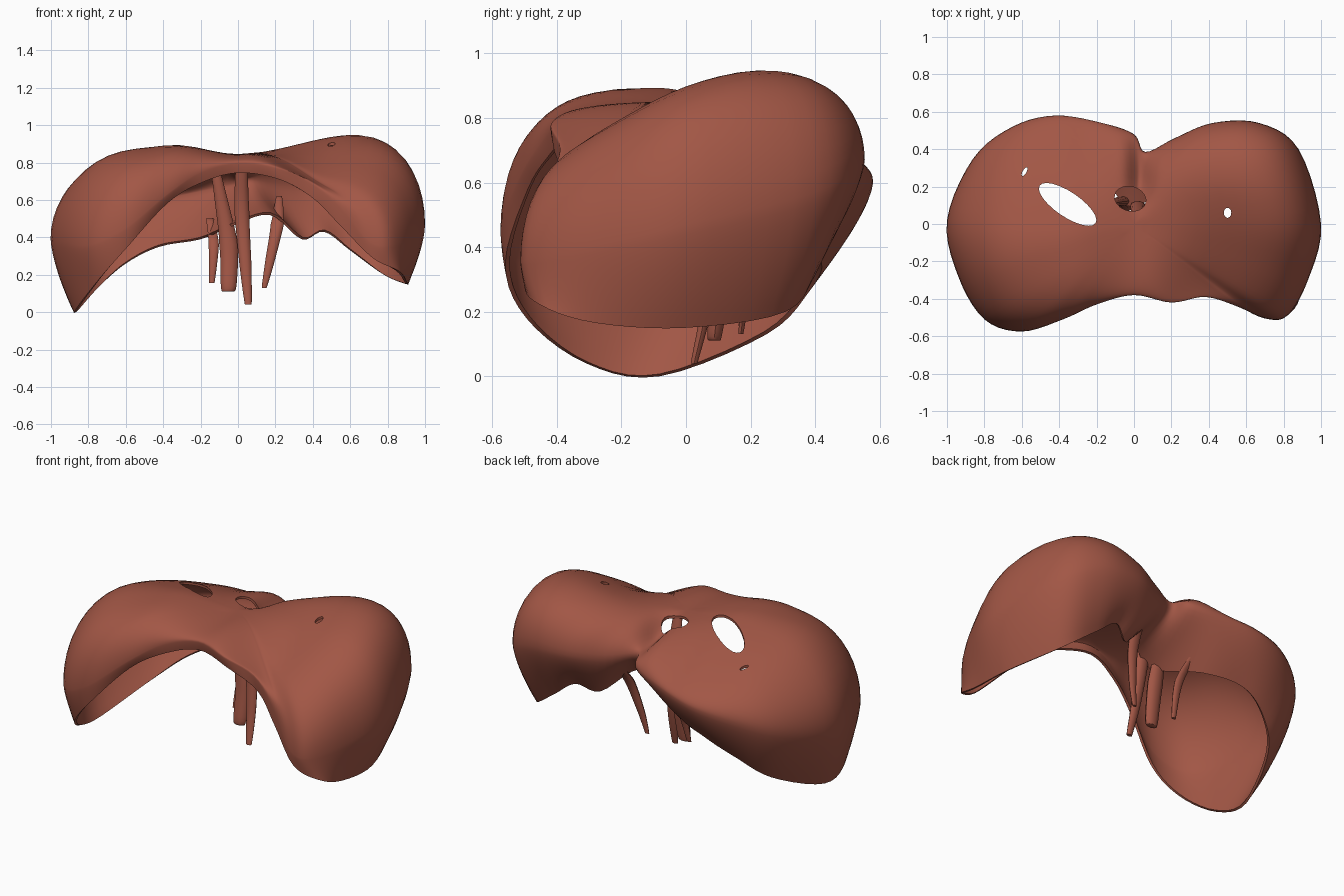
import bpy, bmesh, math
from mathutils import Vector

if "Cube" in bpy.data.objects:
    bpy.data.objects.remove(bpy.data.objects["Cube"])

muscle = bpy.data.materials.new("muscle_red")
muscle.diffuse_color = (0.36, 0.094, 0.06, 1)
muscle.use_nodes = True
muscle.node_tree.nodes["Principled BSDF"].inputs["Base Color"].default_value = muscle.diffuse_color

# Widest outline of the sheet, counter-clockwise from front centre
OUTLINE = [(0, -.38, .80), (.2, -.42, .775), (.38, -.39, .70), (.55, -.44, .56), (.70, -.505, .38),
           (.82, -.49, .36), (.93, -.3, .4), (1, 0, .47), (.88, .40, .57), (.67, .54, .66),
           (.42, .54, .67), (.22, .46, .67), (.06, .385, .70), (0, .48, .68), (-.17, .54, .65),
           (-.42, .58, .6), (-.65, .52, .55), (-.86, .35, .47), (-1, .02, .4),
           (-.94, -.28, .38), (-.8, -.51, .36), (-.6, -.575, .45), (-.38, -.51, .63), (-.2, -.43, .75)]
# Matching lower free edge
RIM = [(0, -.37, .745), (.22, -.41, .71), (.4, -.385, .61), (.55, -.435, .46), (.72, -.5, .29),
       (.86, -.45, .22), (.9, -.28, .165), (.9, 0, .15), (.78, .31, .2), (.6, .4, .33),
       (.46, .4, .43), (.34, .33, .39), (.17, .2, .52), (-.03, .1, .46), (-.2, .34, .39),
       (-.42, .42, .35), (-.6, .38, .26), (-.75, .25, .13), (-.87, -.08, 0),
       (-.85, -.31, .04), (-.74, -.495, .18), (-.59, -.56, .35), (-.38, -.49, .58), (-.2, -.42, .69)]
STEPS, TOP, WALL = 5, 18, 10


def spline(pts, closed=True, steps=STEPS):
    """Catmull-Rom samples through the points."""
    pts = [Vector(p) for p in pts]
    n = len(pts)
    get = (lambda i: pts[i % n]) if closed else (lambda i: pts[max(0, min(n - 1, i))])
    out = []
    for i in range(n if closed else n - 1):
        a, b, c, d = (get(i + k) for k in (-1, 0, 1, 2))
        for s in range(steps):
            t = s / steps
            out.append(0.5 * (2 * b + (c - a) * t + (2 * a - 5 * b + 4 * c - d) * t ** 2
                              + (3 * b - a - 3 * c + d) * t ** 3))
    return out if closed else out + [pts[-1]]


def smooth(a, b, x):
    t = max(0, min(1, (x - a) / (b - a)))
    return t * t * (3 - 2 * t)


def soft_positive(v):
    return (v + math.sqrt(v * v + .01)) / 2


def crown(x, y):
    """Height of the two domes before falling to the outline."""
    if x < 0:   # left dome, sloping down to the back
        return (.845 + .055 * smooth(0, .4, -x) + .05 * smooth(.4, .8, -x)
                - .3 * smooth(0, .3, -x) * (soft_positive(y) - .05))
    # right dome, sloping down to the front
    return .845 + .235 * (x / .65) ** 1.6 - .43 * smooth(.05, .5, x) * (soft_positive(.2 - y) - .02)


def make_object(name, bm):
    me = bpy.data.meshes.new(name)
    bm.to_mesh(me)
    bm.free()
    ob = bpy.data.objects.new(name, me)
    bpy.context.collection.objects.link(ob)
    me.materials.append(muscle)
    return ob


def finish(ob):
    bpy.ops.object.select_all(action='DESELECT')
    bpy.context.view_layer.objects.active = ob
    ob.select_set(True)
    for m in list(ob.modifiers):
        bpy.ops.object.modifier_apply(modifier=m.name)
    bpy.ops.object.shade_smooth_by_angle(angle=math.radians(50))


# Domed muscle sheet: rings from the centre to the outline, then down the wall
bm = bmesh.new()
outline, rim = spline(OUTLINE), spline(RIM)
rings = []
for k in range(1, TOP + 1):
    r = math.sin(k / TOP * math.pi / 2)
    row = []
    for o in outline:
        x, y = o.x * r, o.y * r
        power = 2.5 + .6 * smooth(.1, -.3, o.y) * smooth(.1, -.3, o.x)
        z = o.z + (crown(x, y) - o.z) * math.sqrt(max(0, 1 - r ** power))
        z -= .08 * math.exp(-((x - .03) / .06) ** 2) * smooth(.02, .25, y) * (1 - r ** 6)
        row.append(bm.verts.new((x, y, z)))
    rings.append(row)
for k in range(1, WALL + 1):
    s = k / WALL
    rings.append([bm.verts.new((o.x + (b.x - o.x) * s ** 1.5, o.y + (b.y - o.y) * s ** 1.5,
                                o.z + (b.z - o.z) * s)) for o, b in zip(outline, rim)])
n = len(outline)
centre = bm.verts.new((0, 0, crown(0, 0)))
for i in range(n):
    j = (i + 1) % n
    bm.faces.new((centre, rings[0][i], rings[0][j]))
    for a, b in zip(rings, rings[1:]):
        bm.faces.new((a[i], b[i], b[j], a[j]))
sheet = make_object("dome_sheet", bm)
solid = sheet.modifiers.new("thickness", 'SOLIDIFY')
solid.thickness, solid.offset = .014, -1

# Openings through the sheet: x, y, half length, half width, turn
cutters = []
for x, y, a, b, turn in [(-.355, .105, .18, .066, -34), (-.02, .135, .085, .065, -15),
                         (.5, .06, .02, .027, 0), (-.585, .28, .01, .026, -30)]:
    bpy.ops.mesh.primitive_cylinder_add(vertices=24, radius=1, depth=.5, location=(x, y, .92),
                                        rotation=(0, 0, math.radians(turn)))
    c = bpy.context.object
    c.name, c.scale, c.hide_render = "opening_cutter", (a, b, 1), True
    cut = sheet.modifiers.new("opening", 'BOOLEAN')
    cut.object, cut.operation, cut.solver = c, 'DIFFERENCE', 'EXACT'
    cutters.append(c)
finish(sheet)
for c in cutters:
    bpy.data.objects.remove(c, do_unlink=True)


# Tapering tendon strands hanging below the back of the centre
def strand(name, path, widths, depth=.6, sides=10):
    bm = bmesh.new()
    pts = spline(path, False, 6)
    rows = []
    for i, p in enumerate(pts):
        f = i / (len(pts) - 1) * (len(widths) - 1)
        k = min(int(f), len(widths) - 2)
        w = widths[k] + (widths[k + 1] - widths[k]) * (f - k)
        rows.append([bm.verts.new((p.x + w * math.cos(q * math.tau / sides),
                                   p.y + w * depth * math.sin(q * math.tau / sides), p.z))
                     for q in range(sides)])
    for a, b in zip(rows, rows[1:]):
        for q in range(sides):
            r = (q + 1) % sides
            bm.faces.new((a[q], a[r], b[r], b[q]))
    bm.faces.new(rows[0])
    bm.faces.new(rows[-1])
    bmesh.ops.recalc_face_normals(bm, faces=bm.faces)
    finish(make_object(name, bm))


strand("main_strand_left", [(-.13, .11, .81), (-.09, .12, .6), (-.05, .12, .36), (-.05, .09, .14),
                            (-.055, .09, .11)], [.02, .035, .05, .042, .025])
strand("side_strand_left", [(-.15, .36, .5), (-.13, .23, .36), (-.14, .17, .155)], [.02, .028, .014])
strand("main_strand_centre", [(.02, .05, .82), (.02, .1, .55), (.04, .07, .25), (.055, .025, .04)],
       [.03, .04, .032, .018])
strand("side_strand_right", [(.22, .38, .62), (.21, .25, .47), (.17, .19, .27), (.14, .17, .13)],
       [.015, .035, .025, .013])
